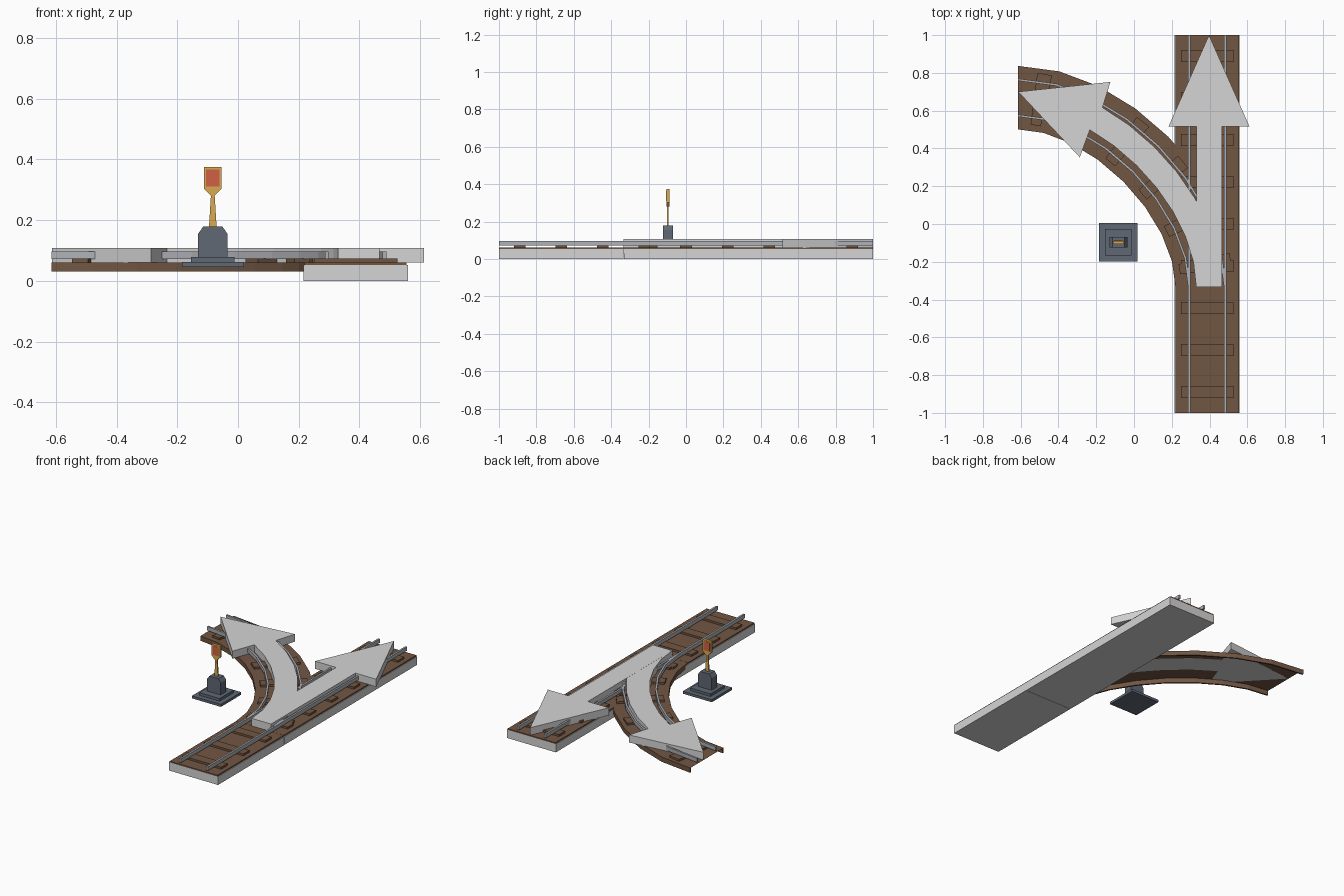
import bpy, bmesh, math
from mathutils import Vector

if "Cube" in bpy.data.objects:
    bpy.data.objects.remove(bpy.data.objects["Cube"])


def material(name, rgb):
    m = bpy.data.materials.new(name)
    m.diffuse_color = (*rgb, 1)
    m.use_nodes = True
    m.node_tree.nodes["Principled BSDF"].inputs["Base Color"].default_value = m.diffuse_color
    return m


GREY = material("light grey", (0.66, 0.66, 0.66))
BROWN = material("wood brown", (0.165, 0.092, 0.055))
STEEL = material("rail steel", (0.42, 0.44, 0.47))
SLATE = material("slate", (0.115, 0.14, 0.175))
GOLD = material("gold", (0.70, 0.40, 0.08))
RED = material("red", (0.64, 0.115, 0.06))

CX, HW = 0.3875, 0.168        # track centre and half width
R, K = 1.0025, 0.468          # curve radius and bezier handle
Y0 = -0.3335                  # where the tracks branch


def finish(name, bm, mat):
    bmesh.ops.recalc_face_normals(bm, faces=bm.faces)
    me = bpy.data.meshes.new(name)
    bm.to_mesh(me)
    bm.free()
    me.materials.append(mat)
    ob = bpy.data.objects.new(name, me)
    bpy.context.collection.objects.link(ob)
    return ob


def straight(u, t):
    return CX + u, t


def curve(u, t):
    # quarter turn to the left, u is the sideways offset
    p = [Vector(v) for v in ((R, 0), (R, R * (K)), (R * (K), R), (0, R))]
    s = 1 - t
    c = s**3 * p[0] + 3*s*s*t * p[1] + 3*s*t*t * p[2] + t**3 * p[3]
    d = s*s * (p[1]-p[0]) + 2*s*t * (p[2]-p[1]) + t*t * (p[3]-p[2])
    d.normalize()
    return CX - R + c.x + u * d.y, Y0 + c.y - u * d.x


def strip(bm, path, u0, u1, t0, t1, z0, z1, segs=1):
    """Box section swept along a path."""
    rings = []
    for i in range(segs + 1):
        t = t0 + (t1 - t0) * i / segs
        rings.append([bm.verts.new((*path(u, t), z)) for u, z in
                      ((u0, z0), (u1, z0), (u1, z1), (u0, z1))])
    for a, b in zip(rings, rings[1:]):
        for k in range(4):
            bm.faces.new((a[k], a[(k+1) % 4], b[(k+1) % 4], b[k]))
    bm.faces.new(rings[0])
    bm.faces.new(rings[-1])


def prism(bm, pts, z0, z1):
    lo = [bm.verts.new((x, y, z0)) for x, y in pts]
    hi = [bm.verts.new((x, y, z1)) for x, y in pts]
    bm.faces.new(lo)
    bm.faces.new(hi)
    n = len(pts)
    for i in range(n):
        bm.faces.new((lo[i], lo[(i+1) % n], hi[(i+1) % n], hi[i]))


def track(name, path, t0, t1, segs, ties, tie_w, bed_z0):
    # bed sheet with side skirts
    bm = bmesh.new()
    strip(bm, path, -HW, HW, t0, t1, bed_z0, 0.0605, segs)
    if path is curve:
        for a, b in ((-HW, -HW + 0.01), (HW - 0.01, HW)):
            strip(bm, path, a, b, t0, t1, 0.03, 0.0602, segs)
    finish(name + "_bed", bm, BROWN)
    # sleepers
    bm = bmesh.new()
    for t in ties:
        strip(bm, path, -0.138, 0.138, t - tie_w/2, t + tie_w/2, 0.0605, 0.073)
    finish(name + "_sleepers", bm, BROWN)
    # two rails resting on the sleepers
    bm = bmesh.new()
    for u in (-0.095, 0.095):
        strip(bm, path, u - 0.006, u + 0.006, t0, t1, 0.071, 0.096, segs)
    finish(name + "_rails", bm, STEEL)


S = 2 / 9
for name, a, b, ids in (("entry_track", -1, Y0 - 0.001, range(-4, -1)),
                        ("straight_track", Y0 + 0.001, 1, range(-1, 5))):
    track(name, straight, a, b, 1, [i * S for i in ids], 0.062, 0.0525)
    bm = bmesh.new()
    strip(bm, straight, -0.172, 0.172, a, b, 0, 0.0525)
    finish(name + "_base", bm, GREY)
track("curved_track", curve, 0, 1, 8, [(i + .5) / 6 for i in range(6)], 0.046, 0.06)

# direction arrows
bm = bmesh.new()
prism(bm, [(0.33, Y0), (0.466, Y0), (0.466, 0.515), (0.612, 0.515),
           (0.397, 1.0), (0.182, 0.515), (0.33, 0.515)], 0.0595, 0.108)
finish("straight_arrow", bm, GREY)

bm = bmesh.new()
T = [0.71 * i / 7 for i in range(8)]
right = [curve(0.078, t) for t in T]
left = [curve(-0.058, t) for t in reversed(T)]
prism(bm, right + [(-0.125, 0.752), (-0.613, 0.70), (-0.287, 0.353)] + left,
      0.0595, 0.1075)
finish("curved_arrow", bm, GREY)

# switch stand
LX, LY = -0.083, -0.097


def square(h):
    return [(LX + a*h, LY + b*h) for a, b in ((-1, -1), (1, -1), (1, 1), (-1, 1))]


bm = bmesh.new()
prism(bm, square(0.102), 0.046, 0.062)
prism(bm, square(0.071), 0.062, 0.079)
finish("stand_foot", bm, SLATE)


def plate(name, half, thick, mat, y=LY):
    """Symmetric front-view profile (half width, z) given a thickness in y."""
    pts = [(w, z) for w, z in half] + [(-w, z) for w, z in reversed(half)]
    bm = bmesh.new()
    f = [bm.verts.new((LX + x, y - thick, z)) for x, z in pts]
    b = [bm.verts.new((LX + x, y + thick, z)) for x, z in pts]
    bm.faces.new(f)
    bm.faces.new(b)
    n = len(pts)
    for i in range(n):
        bm.faces.new((f[i], f[(i+1) % n], b[(i+1) % n], b[i]))
    return finish(name, bm, mat)


plate("stand_body", [(0.048, 0.079), (0.048, 0.155), (0.032, 0.178)], 0.027, SLATE)
plate("lever_stem", [(0.013, 0.17), (0.006, 0.285)], 0.004, GOLD)
plate("lever_head", [(0.006, 0.28), (0.029, 0.303), (0.029, 0.375)], 0.008, GOLD)
for side, s in (("front", -1), ("back", 1)):
    plate("lever_panel_" + side, [(0.022, 0.31), (0.022, 0.367)], 0.001, RED, LY + s*0.0082)
